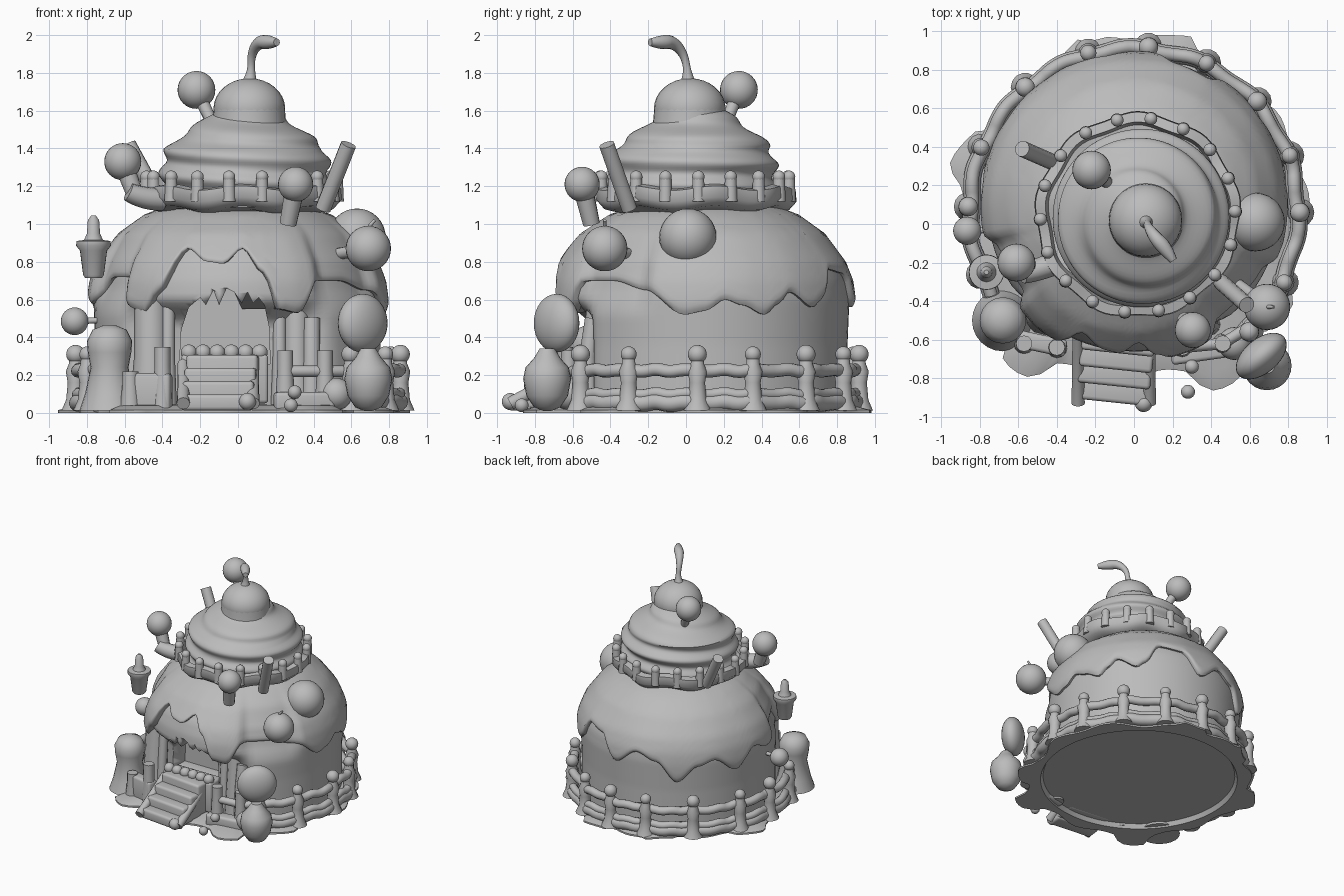
import bpy, bmesh, math
from math import sin, cos, pi, radians

if "Cube" in bpy.data.objects:
    bpy.data.objects.remove(bpy.data.objects["Cube"])

mat = bpy.data.materials.new("plain_grey")
mat.use_nodes = True
GREY = (0.5, 0.5, 0.5, 1)
mat.diffuse_color = GREY
mat.node_tree.nodes["Principled BSDF"].inputs["Base Color"].default_value = GREY


def finish(name, bm, angle=50):
    bmesh.ops.recalc_face_normals(bm, faces=bm.faces)
    me = bpy.data.meshes.new(name)
    bm.to_mesh(me)
    bm.free()
    me.materials.append(mat)
    me.shade_smooth()
    me.set_sharp_from_angle(angle=radians(angle))
    ob = bpy.data.objects.new(name, me)
    bpy.context.collection.objects.link(ob)
    return ob


def surf(name, rows, n, fn):
    """Capped grid wrapped around z; fn(row, angle) gives each point."""
    bm = bmesh.new()
    rings = [[bm.verts.new(fn(r, 2 * pi * i / n)) for i in range(n)] for r in rows]
    for a, b in zip(rings, rings[1:]):
        for i in range(n):
            j = (i + 1) % n
            bm.faces.new((a[i], a[j], b[j], b[i]))
    bm.faces.new(rings[0])
    bm.faces.new(rings[-1])
    return finish(name, bm)


def lathe(name, c, profile, n=24):
    surf(name, profile, n, lambda p, a: (c[0] + p[0] * cos(a), c[1] + p[0] * sin(a), p[1]))


def ball(name, c, r, scale=(1, 1, 1), turn=0):
    bm = bmesh.new()
    bmesh.ops.create_uvsphere(bm, u_segments=28, v_segments=16, radius=r)
    ob = finish(name, bm)
    ob.location, ob.scale, ob.rotation_euler.z = c, scale, radians(turn)


def tube(name, pts, radii, smooth=True):
    cu = bpy.data.curves.new(name, "CURVE")
    cu.dimensions, cu.bevel_depth, cu.bevel_resolution, cu.use_fill_caps = "3D", 1, 4, True
    sp = cu.splines.new("NURBS" if smooth else "POLY")
    sp.points.add(len(pts) - 1)
    for p, co, r in zip(sp.points, pts, radii):
        p.co, p.radius = (*co, 1), r
    sp.use_endpoint_u, sp.order_u, sp.use_smooth = True, 3, True
    cu.materials.append(mat)
    bpy.context.collection.objects.link(bpy.data.objects.new(name, cu))


def box(name, c, size, turn=0):
    bm = bmesh.new()
    bmesh.ops.create_cube(bm, size=1)
    bmesh.ops.scale(bm, vec=size, verts=bm.verts)
    bmesh.ops.bevel(bm, geom=bm.edges[:], offset=.02, segments=3, affect="EDGES", profile=0.5)
    ob = finish(name, bm)
    ob.location, ob.rotation_euler.z = c, radians(turn)


def blend(table, x, smooth=True):
    """Interpolation through (x, value) pairs, eased or straight."""
    for (x0, v0), (x1, v1) in zip(table, table[1:]):
        if x <= x1:
            t = max(0, (x - x0) / (x1 - x0))
            return v0 + (v1 - v0) * (t * t * (3 - 2 * t) if smooth else t)
    return table[-1][1]


def near(a, mid, width):
    """1 around the direction mid, fading to 0 at width degrees away."""
    d = abs((math.degrees(a) - mid + 180) % 360 - 180)
    return blend([(width * .65, 1), (width, 0)], d)


# Domed house body, its front wall set back below the icing
CY = 0.1
DOME = [(0, .755), (.36, .755), (.6, .765), (.7, .755), (.8, .72), (.95, .615), (1.05, .48), (1.12, .3)]


def dome_r(z, a):
    return blend(DOME, z, False) - .05 * (near(a, 320, 20) + near(a, 207, 16)) * blend([(.5, 0), (.7, 1), (1.1, 0)], z)


def body_pt(z, a):
    r = dome_r(z, a) - .13 * near(a, 263, 48) * blend([(.46, 1), (.62, 0)], z)
    return (r * cos(a), CY + r * sin(a), z)


body = surf("house_body", [.04 + i * .027 for i in range(41)], 96, body_pt)

# Doorway cut into the front, its top edge scalloped into drips
bm = bmesh.new()
arch = [(-.31, .26), (.17, .26), (.165, .45), (.14, .57), (.11, .61), (.08, .58), (.05, .64), (.02, .58), (-.02, .64),
        (-.06, .66), (-.1, .57), (-.13, .65), (-.17, .57), (-.2, .61), (-.26, .56), (-.3, .44)]
face = bm.faces.new([bm.verts.new((x, -1, z)) for x, z in arch])
ext = bmesh.ops.extrude_face_region(bm, geom=[face])
bmesh.ops.translate(bm, vec=(0, .72, 0), verts=[v for v in ext["geom"] if isinstance(v, bmesh.types.BMVert)])
cutter = finish("door_cutter", bm)
mod = body.modifiers.new("door", "BOOLEAN")
mod.object, mod.operation, mod.solver = cutter, "DIFFERENCE", "EXACT"
cutter.hide_render = True
cutter.hide_set(True)

# Icing shell with a dripping lower edge, listed as angle and height
EDGE = [(0, .54), (8, .6), (15, .57), (24, .52), (30, .58), (35, .64), (47, .56), (52, .6), (60, .76), (74, .74),
        (86, .56), (100, .68), (112, .62), (124, .45), (136, .58), (146, .62), (160, .5), (174, .64),
        (188, .58), (204, .72), (217, .72), (223, .56), (231, .53), (238, .64), (248, .87), (258, .8),
        (264, .79), (272, .87), (280, .74), (286, .55), (294, .53), (303, .7), (318, .7), (336, .65), (352, .52), (360, .54)]


def icing_pt(t, a):
    zb = blend(EDGE, math.degrees(a))
    z = zb + (1.115 - zb) * max(0, t)
    if t < 0:
        r = dome_r(z, a) - .03
    else:
        lobe = near(a, 263, 44) * sin(pi * min(1, max(0, (z - .45) / .65)))
        r = dome_r(z, a) + .035 * min(1, (t * 14 + .25)) ** .5 * (1 - .6 * t) + .025 * lobe
    return (r * cos(a), CY + r * sin(a), z)


surf("icing", [-1, 0, .03, .07] + [i / 16 for i in range(2, 17)], 180, icing_pt)
ball("round_window", (.63, .01, .93), .152)

# Porch columns, tops buried in the icing
for x, y, r, h in ((-.46, -.46, .1, .68), (-.37, -.5, .04, .66), (.22, -.5, .04, .66), (.31, -.48, .075, .68), (.39, -.52, .05, .5)):
    tube("porch_column", [(x, y, .04), (x, y, .3), (x, y + .03, h)], (r * 1.15, r * .9, r * .9), False)


# Uneven ground slab with ragged points and a shallow hollow underneath
def ground_pt(p, a):
    k = p[0]
    if k > .78:
        k *= .875 + .025 * sin(5 * a) + .03 * sin(11 * a + 1) + sum(.06 * near(a, d, 10) for d in (78, 114, 160, 325))
        k += .1 * (near(a, 233, 9) + near(a, 298, 9))
    return (k * cos(a), .06 + k * sin(a), p[1])


surf("ground", [(.3, .035), (.75, .035), (.77, 0), (1, 0), (1, .014), (.9, .04), (.3, .05)], 120, ground_pt)


# Fence round the sides and back, knobbed posts on two rails
def ring(deg, r=.86):
    return (r * cos(radians(deg)), .06 + r * sin(radians(deg)))


for z, r in ((.055, .045), (.1, .03), (.225, .034)):
    arc = [(*ring(d, .85 + .012 * sin(d)), z + .01 * sin(d * 2)) for d in range(-45, 211, 5)]
    tube("fence_rail", arc, [r] * len(arc))
for i, d in enumerate((-46, -25, 0, 20, 42, 64, 85, 106, 131, 157, 178, 202)):
    x, y = ring(d)
    lathe("fence_post", (x, y), [(.075, .012), (.05, .07), (.042, .16), (.052, .22), (.036, .26), (.034, .3)], 14)
    ball("fence_knob", (x, y, .31), .042 if i % 2 else .05)

# Balcony rim with a crown of pegs
RX, RY = .02, .045
RIM = [(.42, 1.07), (.49, 1.085), (.53, 1.13), (.525, 1.19), (.475, 1.2), (.46, 1.14), (.3, 1.14)]


def rim_pt(p, a):
    k = p[0] * (1 + .02 * sin(9 * a))
    return (RX + k * cos(a), RY + k * sin(a), p[1] + .012 * sin(7 * a))


surf("balcony", RIM, 96, rim_pt)
for i in range(18):
    a = 2 * pi * i / 18 + .04
    x, y = RX + .505 * cos(a), RY + .505 * sin(a)
    tube("balcony_peg", [(x, y, 1.12), (x, y, 1.25)], (.036, .03), False)
    ball("peg_tip", (x, y, 1.25), .033)
tube("balcony_spout", [(-.4, -.2, 1.13), (-.5, -.24, 1.13), (-.58, -.26, 1.17)], (.06, .06, .05))

# Swirled cream with a cherry and curled stem
CREAM = [(1.1, .44), (1.3, .445), (1.4, .415), (1.46, .35), (1.53, .25), (1.6, .16)]


def cream_pt(z, a):
    r = blend(CREAM, z, False) + .018 * sin(a + 2 * pi * z / .13)
    return (.04 + r * cos(a), .03 + r * sin(a), z + .012 * sin(a))


surf("cream_swirl", [1.1 + .0125 * i for i in range(41)], 72, cream_pt)
ball("cherry", (.06, .02, 1.61), .19, (1, 1, .85))
lathe("cherry_waist", (.06, .02), [(.2, 1.5), (.192, 1.56), (.188, 1.62)], 36)
tube("cherry_stem", [(.06, .01, 1.74), (.07, .01, 1.8), (.07, -.01, 1.9), (.11, -.07, 1.965), (.165, -.13, 1.962),
                     (.205, -.19, 1.962)], (.045, .018, .022, .035, .04, .02))

# Candy balls on stalks
BALLS = [((-.22, .28, 1.71), .1, (-.12, .2, 1.5), .03), ((-.61, -.2, 1.33), .098, (-.54, -.22, 1.14), .045),
         ((.305, -.55, 1.21), .093, (.265, -.5, 1.0), .045), ((.69, -.43, .87), .12, (.52, -.3, .84), .03),
         ((-.865, -.035, .485), .073, (-.74, -.03, .49), .015)]
for c, r, foot, w in BALLS:
    ball("candy_ball", c, r)
    tube("ball_stalk", [c, foot], (w * 1.2, w), False)
tube("ball_twig", [(.69, -.43, .97), (.7, -.43, 1.0), (.725, -.43, 1.02)], (.012, .01, .008))

# Wafer sticks leaning from the balcony
for foot, tip in (((.45, -.3, 1.08), (.585, -.42, 1.42)), ((-.42, .32, 1.13), (-.58, .39, 1.42))):
    tube("wafer_stick", [foot, tip], (.042, .042), False)

# Hanging cone lantern
lathe("lantern", (-.765, -.25), [(.045, .715), (.055, .73), (.072, .86), (.092, .885), (.09, .91), (.05, .915),
                                 (.035, .95), (.03, 1.02), (.012, 1.045)])

# Lollipop and teardrop at one front corner
ball("lollipop_disc", (.66, -.685, .475), .155, (1, .58, 1), 40)
lathe("teardrop", (.69, -.735), [(.02, .01), (.07, .03), (.11, .09), (.127, .18), (.115, .24), (.07, .29), (.04, .34)])
ball("corner_puff", (.52, -.62, .1), .085)

# Melted candle, low wall and posts along the front
lathe("candle", (-.68, -.5), [(.16, .012), (.13, .1), (.1, .24), (.115, .32), (.12, .38), (.09, .44), (.03, .465)])
box("front_wall", (-.48, -.62, .11), (.26, .09, .2), -12)
box("front_curb", (.35, -.66, .06), (.32, .1, .1), 8)
for x, y, h in ((-.4, -.64, .35), (-.57, -.62, .22), (.25, -.64, .33), (.46, -.62, .33)):
    tube("front_post", [(x, y, .02), (x, y, h * .7), (x, y, h)], (.055, .042, .042), False)
tube("front_rail", [(.25, -.64, .22), (.46, -.62, .22), (.62, -.52, .22)], (.03, .03, .03), False)
ball("pebble", (.28, -.87, .04), .036)
ball("pebble", (.3, -.74, .11), .036)

# Sloped entry steps with a scalloped threshold
for i in range(4):
    box("step", (-.11 + .01 * i, -.86 + .085 * i, .055 + .04 * i), (.38, .13, .085 + .06 * i), -6)
for x in (-.29, .08):
    tube("step_side", [(x, -.93, .05), (x, -.78, .13), (x, -.58, .26)], (.035, .03, .03))
ball("step_foot", (.05, -.93, .06), .045)
for i in range(6):
    ball("threshold_bump", (-.26 + .075 * i, -.56, .32), .042)
box("threshold", (-.07, -.52, .18), (.46, .16, .26))
